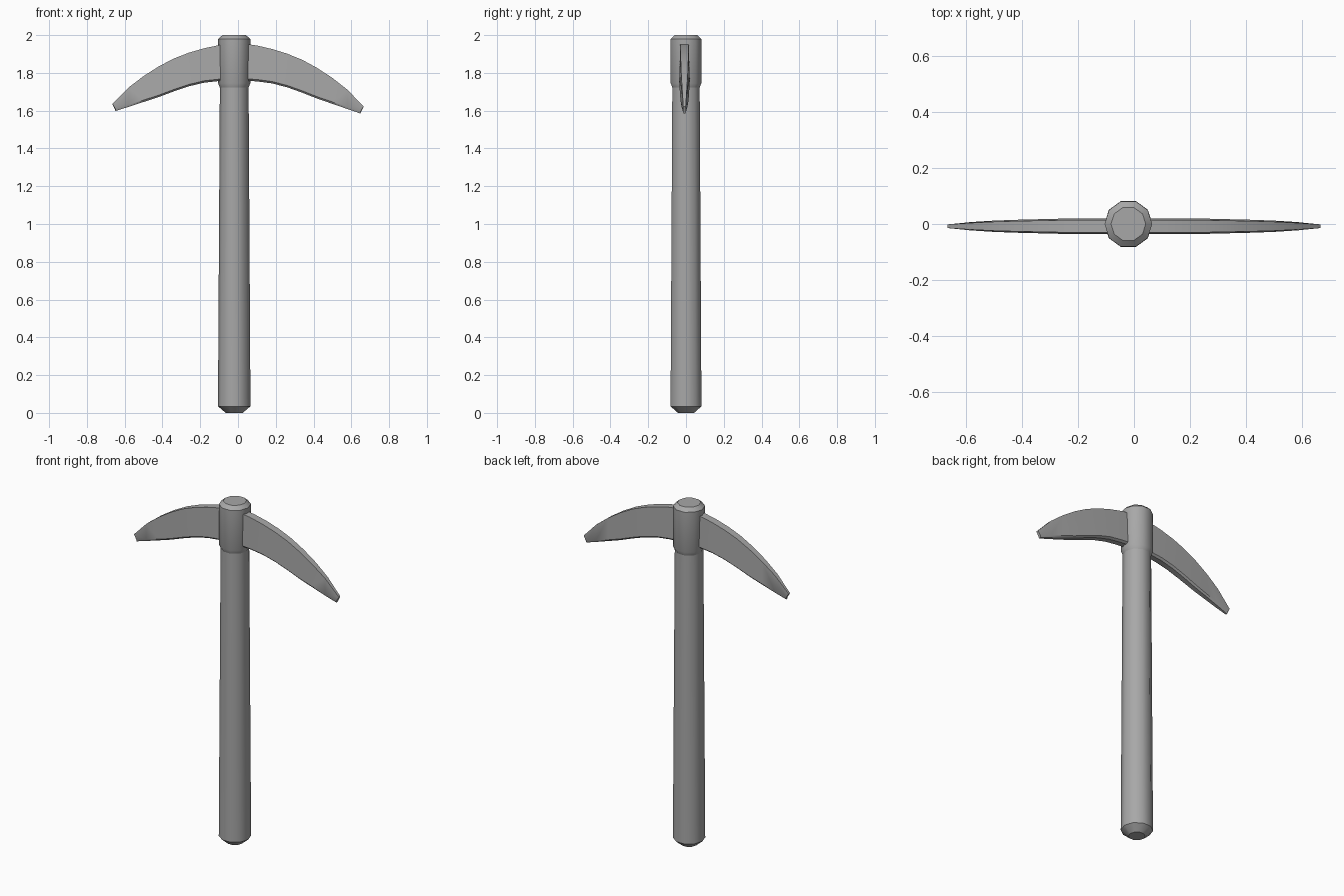
import bpy, bmesh, math

if "Cube" in bpy.data.objects:
    bpy.data.objects.remove(bpy.data.objects["Cube"], do_unlink=True)

grey = bpy.data.materials.new("plain grey")
grey.use_nodes = True
colour = (0.39, 0.39, 0.39, 1)
grey.diffuse_color = colour
grey.node_tree.nodes["Principled BSDF"].inputs["Base Color"].default_value = colour

SIDES = 10
AXIS_X = -0.02      # the shaft sits slightly off the middle
BLADE_Y = -0.008


def loft(name, rings):
    """Skin a row of closed cross-sections and cap both ends."""
    bm = bmesh.new()
    rows = [[bm.verts.new(p) for p in ring] for ring in rings]
    count = len(rows[0])
    for a, b in zip(rows, rows[1:]):
        for i in range(count):
            j = (i + 1) % count
            bm.faces.new((a[i], a[j], b[j], b[i]))
    bm.faces.new(rows[0][::-1])
    bm.faces.new(rows[-1])
    bmesh.ops.recalc_face_normals(bm, faces=bm.faces)
    mesh = bpy.data.meshes.new(name)
    bm.to_mesh(mesh)
    bm.free()
    mesh.materials.append(grey)
    obj = bpy.data.objects.new(name, mesh)
    bpy.context.collection.objects.link(obj)
    bpy.ops.object.select_all(action="DESELECT")
    obj.select_set(True)
    bpy.context.view_layer.objects.active = obj
    bpy.ops.object.shade_smooth_by_angle(angle=math.radians(38))
    return obj


def turned(name, profile):
    """Ten-sided turned part from (radius, height) pairs."""
    angles = [math.tau * i / SIDES for i in range(SIDES)]
    return loft(name, [[(AXIS_X + r * math.cos(a), r * math.sin(a), z)
                        for a in angles] for r, z in profile])


def section(x_top, z_top, x_low, z_low, half):
    """Blade cross-section: narrowed top, chamfered lower edge."""
    y = BLADE_Y
    edge = z_low + 0.01
    return [(x_top, y - half * 0.8, z_top), (x_top, y + half * 0.8, z_top),
            (x_low, y + half, edge), (x_low, y + half * 0.6, z_low),
            (x_low, y - half * 0.6, z_low), (x_low, y - half, edge)]


# Tapered shaft with a chamfered butt
turned("handle", [(0.045, 0), (0.086, 0.035), (0.076, 1.74)])

# Collar that holds the blades
turned("head_collar", [(0.076, 1.722), (0.085, 1.745), (0.085, 1.98), (0.062, 2.0)])

# Curved blades: (distance out, upper height, lower height, half thickness)
stations = [(0.03, 1.955, 1.76, 0.028), (0.10, 1.947, 1.757, 0.028),
            (0.18, 1.93, 1.748, 0.028), (0.26, 1.907, 1.729, 0.027),
            (0.34, 1.876, 1.702, 0.025), (0.42, 1.834, 1.672, 0.023),
            (0.50, 1.783, 1.646, 0.020), (0.58, 1.722, 1.62, 0.015)]
for name, side, drop in (("right_blade", -1, 0), ("left_blade", 1, 0.02)):
    rings = []
    for d, top, low, half in stations:
        sag = drop * d
        rings.append(section(side * d, top - sag, side * d, low - sag, half))
    rings.append(section(side * 0.665, 1.635 - drop * 0.65,
                         side * 0.648, 1.598 - drop * 0.65, 0.008))
    loft(name, rings)
